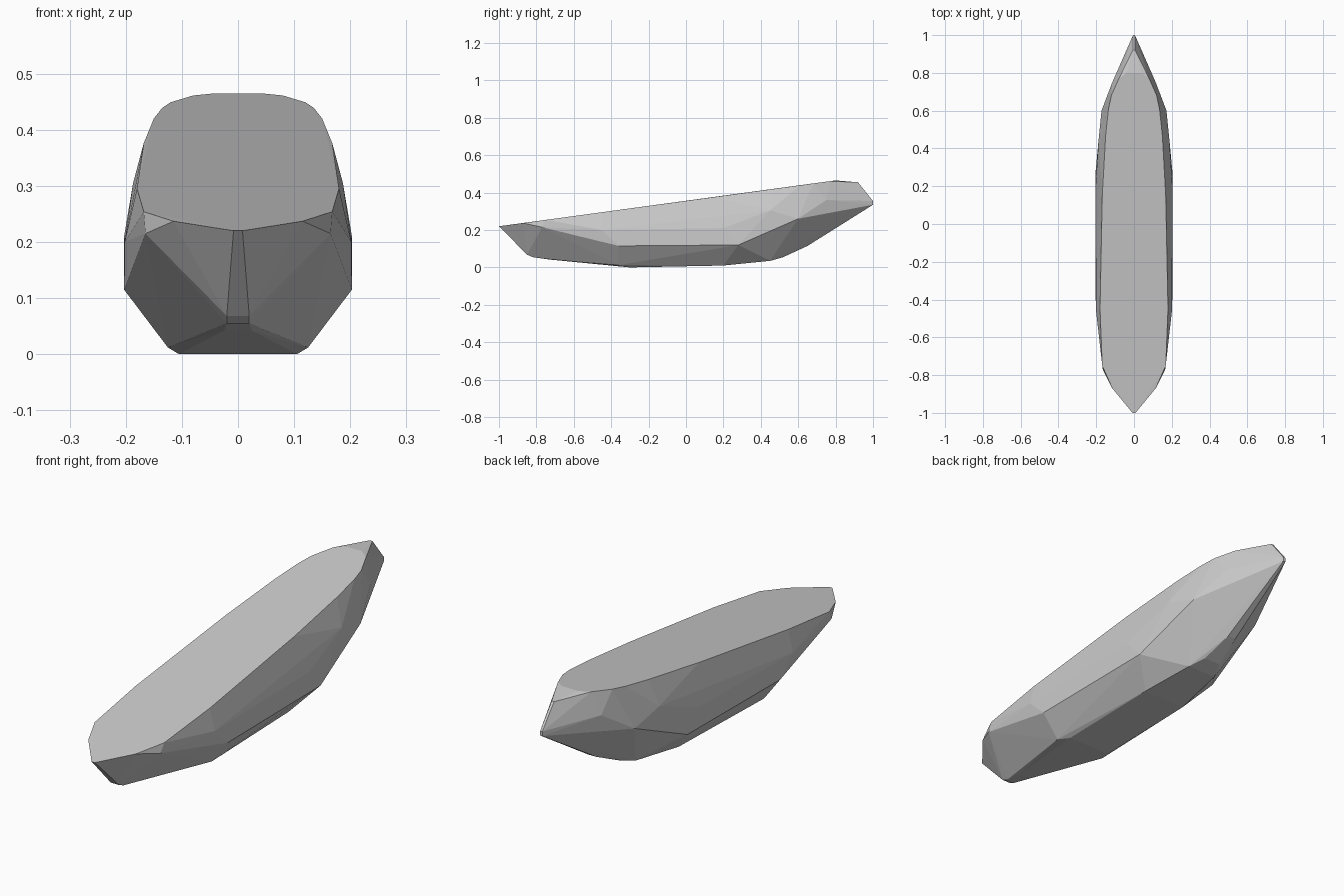
import bpy, bmesh, math

# Half-section key points (x, y, z), mirrored across the centre line
keel = [(0.02, -0.85, 0.068), (0.02, -0.82, 0.055), (0.025, -0.73, 0.042),
        (0.125, -0.36, 0.012), (0.105, -0.30, 0.0), (0.105, 0.20, 0.01),
        (0.07, 0.45, 0.035), (0.04, 0.52, 0.055), (0.02, 0.65, 0.115)]
chine = [(0.165, -0.77, 0.215), (0.203, -0.36, 0.115), (0.203, 0.28, 0.12),
         (0.172, 0.60, 0.26)]
side = [(0.202, -0.45, 0.20), (0.203, 0.20, 0.21), (0.187, 0.45, 0.305),
        (0.115, 0.75, 0.36)]
deck = [(0.008, -1.0, 0.22), (0.115, -0.87, 0.237), (0.168, -0.75, 0.254),
        (0.18, -0.45, 0.295), (0.168, 0.15, 0.376), (0.15, 0.47, 0.42),
        (0.135, 0.61, 0.439), (0.12, 0.68, 0.449), (0.08, 0.77, 0.461),
        (0.04, 0.80, 0.465)]
bow = [(0.006, 0.92, 0.455), (0.005, 1.0, 0.355), (0.005, 1.0, 0.335)]

# Faceted solid hull
bm = bmesh.new()
for x, y, z in keel + chine + side + deck + bow:
    for s in (-1, 1):
        bm.verts.new((s * x, y, z))
res = bmesh.ops.convex_hull(bm, input=bm.verts[:])
loose = [v for v in bm.verts if not v.link_faces]
bmesh.ops.delete(bm, geom=loose, context='VERTS')
bmesh.ops.dissolve_limit(bm, angle_limit=math.radians(1.5),
                         verts=bm.verts[:], edges=bm.edges[:])
bmesh.ops.recalc_face_normals(bm, faces=bm.faces[:])
mesh = bpy.data.meshes.new("boat_hull")
bm.to_mesh(mesh)
bm.free()
bpy.context.collection.objects.link(bpy.data.objects.new("boat_hull", mesh))
